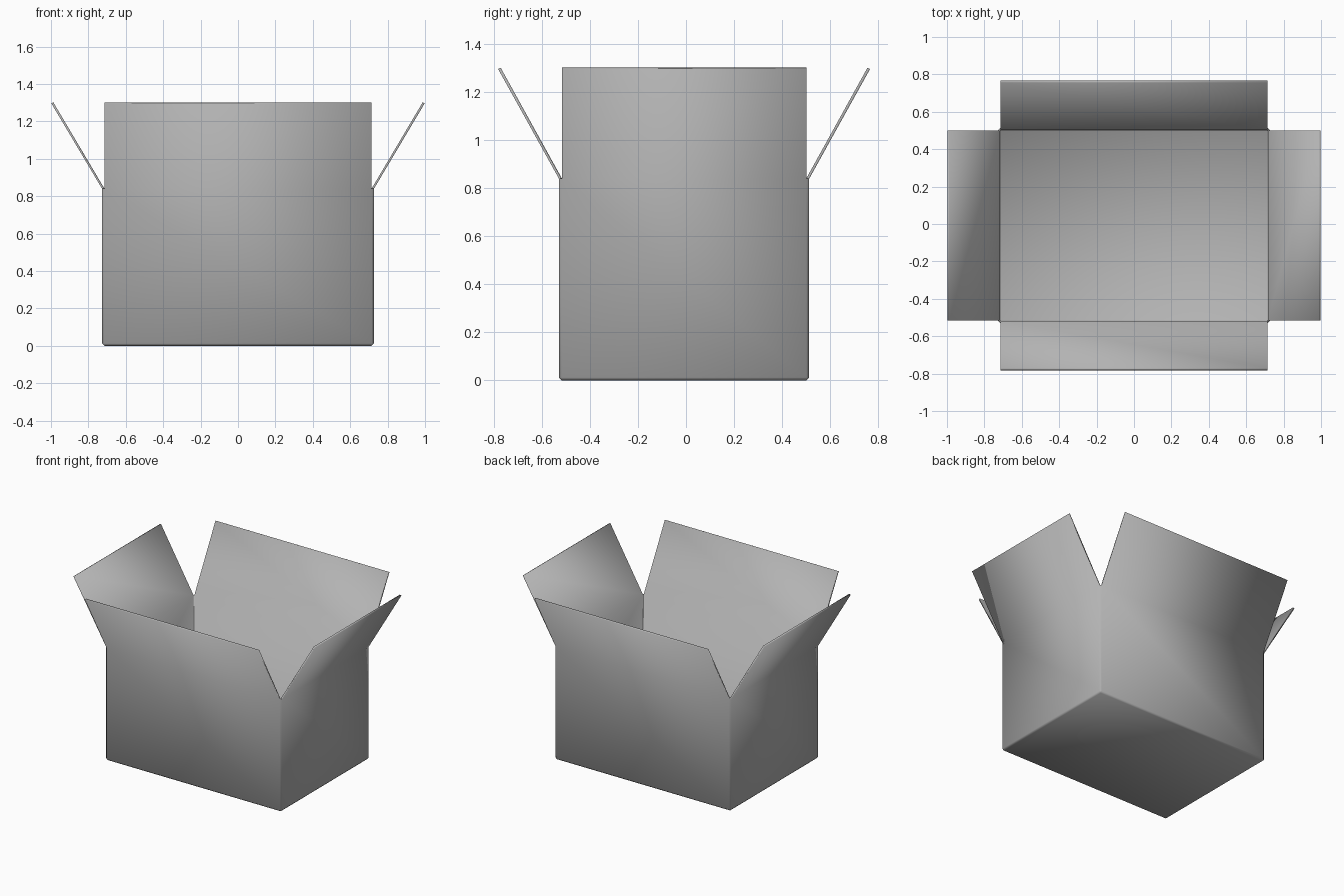
import bpy, bmesh
from mathutils import Vector

if "Cube" in bpy.data.objects:
    bpy.data.objects.remove(bpy.data.objects["Cube"])

CY = -0.008            # body is a hair off centre in y
HX, HY, H = 0.727, 0.521, 0.84
T = 0.012              # cardboard thickness
TIP_Z = 1.296
REACH_X, REACH_Y = 0.271, 0.253   # how far the flaps lean outward

# Carton body: cube without its top, with softly creased folds
bm = bmesh.new()
bmesh.ops.create_cube(bm, size=1)
for v in bm.verts:
    v.co = Vector((v.co.x * 2 * HX, v.co.y * 2 * HY + CY, (v.co.z + 0.5) * H))
top = [f for f in bm.faces if f.calc_center_median().z > H - 0.01]
bmesh.ops.delete(bm, geom=top, context='FACES_ONLY')
folds = [e for e in bm.edges if len(e.link_faces) == 2]
bmesh.ops.bevel(bm, geom=folds, offset=0.012, segments=1, profile=0.5,
                affect='EDGES', clamp_overlap=True)

# Four flaps folded outward from the long rim edges
rim = [e for e in bm.edges if e.is_boundary and e.calc_length() > 0.1]
for edge in rim:
    mid = (edge.verts[0].co + edge.verts[1].co) / 2
    if abs(mid.x) > 0.1:
        lean = Vector((REACH_X if mid.x > 0 else -REACH_X, 0, TIP_Z - H))
    else:
        lean = Vector((0, REACH_Y if mid.y > 0 else -REACH_Y, TIP_Z - H))
    new = bmesh.ops.extrude_edge_only(bm, edges=[edge])["geom"]
    for v in (g for g in new if isinstance(g, bmesh.types.BMVert)):
        v.co += lean
bmesh.ops.recalc_face_normals(bm, faces=bm.faces)
floor = min(bm.faces, key=lambda f: f.calc_center_median().z)
if floor.normal.z > 0:
    bmesh.ops.reverse_faces(bm, faces=bm.faces)
for f in bm.faces:
    f.smooth = True

mesh = bpy.data.meshes.new("open_box")
bm.to_mesh(mesh)
bm.free()
box = bpy.data.objects.new("open_box", mesh)
bpy.context.collection.objects.link(box)

# Cardboard thickness, added inwards
solid = box.modifiers.new("thickness", 'SOLIDIFY')
solid.thickness = T
solid.offset = -1

# Dark grey board
board = bpy.data.materials.new("grey_board")
board.diffuse_color = (0.45, 0.45, 0.45, 1)
board.use_nodes = True
board.node_tree.nodes["Principled BSDF"].inputs["Base Color"].default_value = board.diffuse_color
mesh.materials.append(board)
